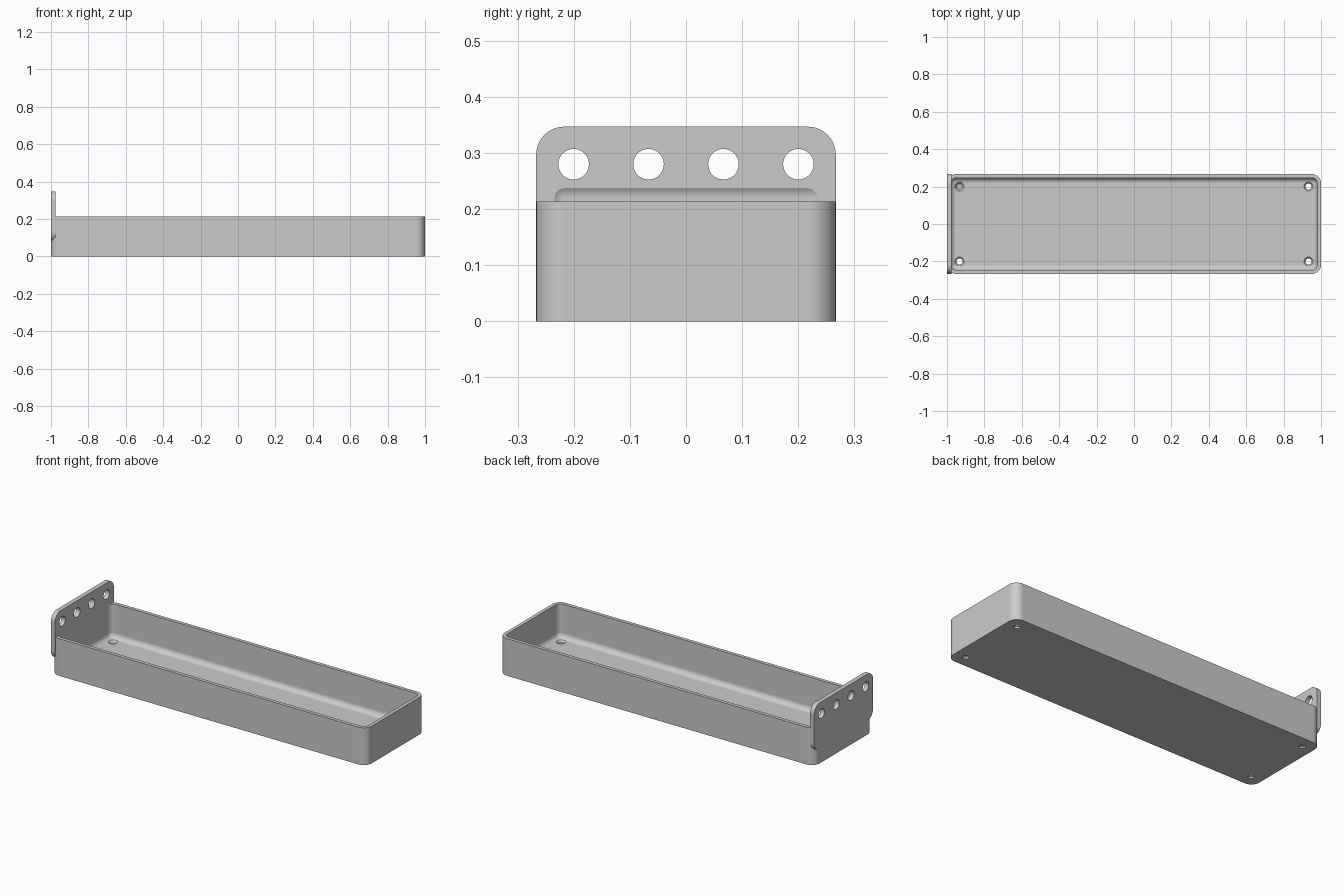
import bpy, bmesh, math
from mathutils import Matrix, Vector

default = bpy.data.objects.get("Cube")
if default:
    bpy.data.objects.remove(default, do_unlink=True)

LENGTH, HALF_W, TRAY_H = 2.0, 0.267, 0.2135
WALL, CORNER = 0.02, 0.05
PLATE_T, PLATE_BOTTOM, PLATE_TOP = 0.0255, 0.08, 0.347

grey = bpy.data.materials.new("plain grey")
grey.use_nodes = True
grey.diffuse_color = (0.6, 0.6, 0.6, 1)
grey.node_tree.nodes["Principled BSDF"].inputs["Base Color"].default_value = (0.6, 0.6, 0.6, 1)


def finish(name, bm):
    bmesh.ops.recalc_face_normals(bm, faces=bm.faces)
    mesh = bpy.data.meshes.new(name)
    bm.to_mesh(mesh)
    bm.free()
    mesh.materials.append(grey)
    obj = bpy.data.objects.new(name, mesh)
    bpy.context.collection.objects.link(obj)
    return obj


def rounded_box(name, low, high, radius, axis=None):
    """Box with its edges along one axis rounded, or all edges if axis is None."""
    low, high = Vector(low), Vector(high)
    bm = bmesh.new()
    bmesh.ops.create_cube(bm, size=1)
    bmesh.ops.scale(bm, vec=high - low, verts=bm.verts)
    bmesh.ops.translate(bm, vec=(low + high) / 2, verts=bm.verts)
    edges = [e for e in bm.edges if axis is None
             or abs((e.verts[0].co - e.verts[1].co).normalized()[axis]) > 0.9]
    bmesh.ops.bevel(bm, geom=edges, offset=radius, offset_type='OFFSET',
                    segments=10, profile=0.5, affect='EDGES')
    return finish(name, bm)


def cone(name, centre, r1, r2, depth, along_x=False):
    bm = bmesh.new()
    turn = Matrix.Rotation(math.pi / 2, 4, 'Y') if along_x else Matrix()
    bmesh.ops.create_cone(bm, cap_ends=True, segments=40, radius1=r1, radius2=r2,
                          depth=depth, matrix=Matrix.Translation(centre) @ turn)
    return finish(name, bm)


def combine(target, other, operation):
    other.hide_render = True
    mod = target.modifiers.new(operation, 'BOOLEAN')
    mod.object, mod.operation, mod.solver = other, operation, 'EXACT'
    bpy.context.view_layer.objects.active = target
    bpy.ops.object.modifier_apply(modifier=mod.name)
    bpy.data.objects.remove(other, do_unlink=True)


# Tray body joined with the upright mounting plate at one end
end = LENGTH / 2
tray = rounded_box("tray_with_mounting_plate", (-end, -HALF_W, 0),
                   (end, HALF_W, TRAY_H), CORNER, axis=2)
plate = rounded_box("mounting_plate", (-end, -HALF_W, PLATE_BOTTOM),
                    (-end + PLATE_T, HALF_W, PLATE_TOP), CORNER, axis=0)
combine(tray, plate, 'UNION')

# Softly rounded cavity, which also hollows the foot of the plate
cavity = rounded_box("cavity", (-end + WALL, -HALF_W + WALL, WALL),
                     (end - WALL, HALF_W - WALL, 0.25), CORNER - WALL)
combine(tray, cavity, 'DIFFERENCE')

# Row of round holes through the plate
for i in range(4):
    y = (i - 1.5) * 0.1335
    combine(tray, cone("plate_hole", (-end, y, 0.28), 0.0272, 0.0272, 0.1, True), 'DIFFERENCE')

# Countersunk screw holes in the floor corners
for x in (-0.933, 0.933):
    for y in (-0.2, 0.2):
        combine(tray, cone("screw_hole", (x, y, 0.01), 0.016, 0.016, 0.06), 'DIFFERENCE')
        combine(tray, cone("countersink", (x, y, 0.0165), 0.0145, 0.028, 0.017), 'DIFFERENCE')

# Smooth rounded edges, crisp corners
bpy.ops.object.select_all(action='DESELECT')
tray.select_set(True)
bpy.context.view_layer.objects.active = tray
bpy.ops.object.shade_smooth_by_angle(angle=math.radians(30))
weighted = tray.modifiers.new("even_shading", 'WEIGHTED_NORMAL')
weighted.keep_sharp = True
